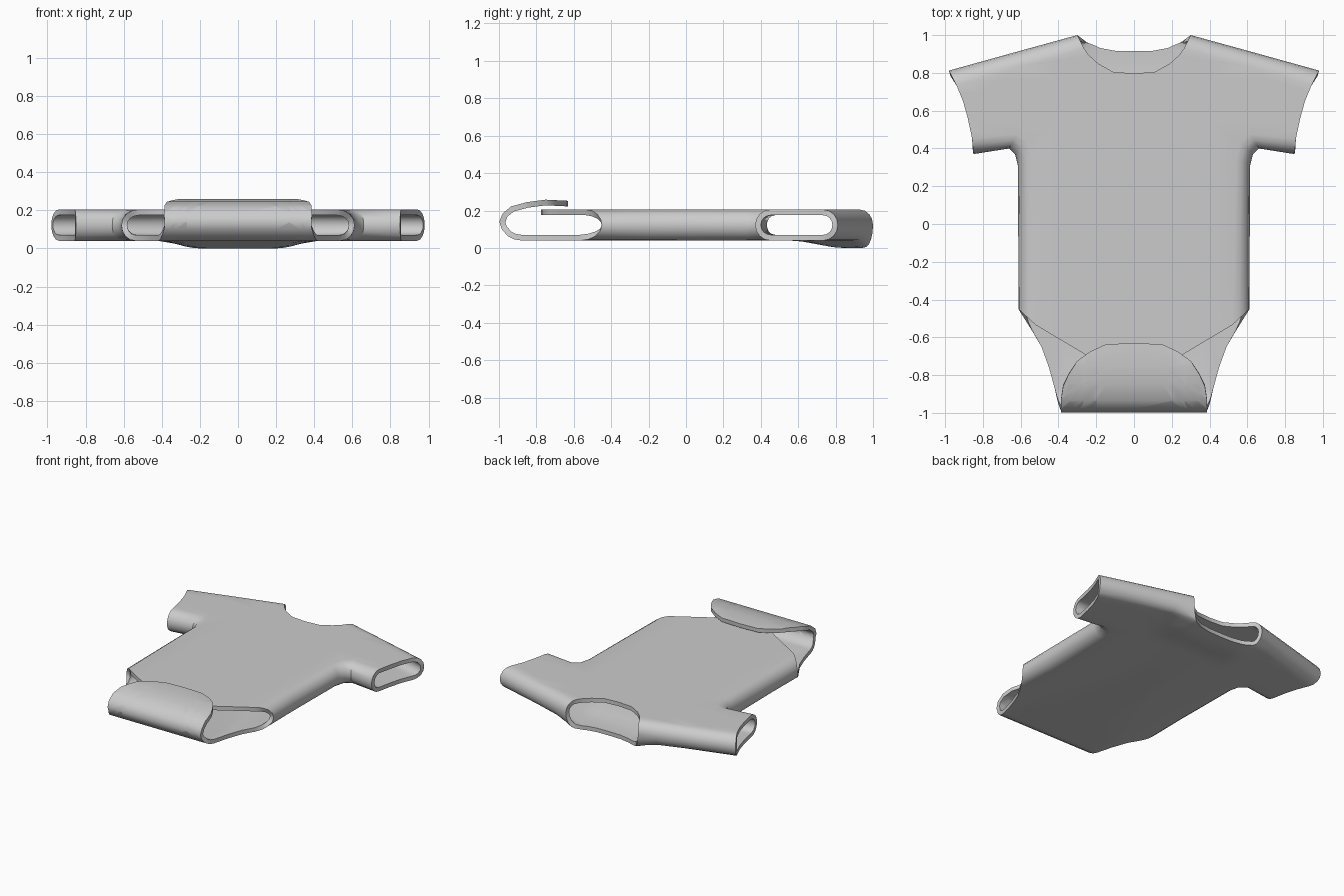
import bpy, bmesh
from math import sin, cos, pi

if "Cube" in bpy.data.objects:
    bpy.data.objects.remove(bpy.data.objects["Cube"])

ZC, H = 0.1225, 0.0825      # seam height, half depth of the garment
STEPS = 4                   # rounding steps per side of a seam

# seams: outer line, front inner line, back inner line (right half)
SHOULDER = ([(.30, 1.0), (.62, .912), (.98, .812)],
            [(.265, .93), (.60, .835), (.94, .735)],
            [(.25, .962), (.60, .835), (.94, .735)])
side_in = [(.857, .45), (.62, .475), (.565, .43), (.54, .34), (.53, -.2)]
SIDE = ([(.85, .37), (.66, .40), (.63, .37), (.615, .31), (.612, -.2), (.612, -.45)],
        side_in + [(.52, -.535)],
        side_in + [(.54, -.565)])

# free edges of the openings
CUFF = [(.905, .65), (.88, .56), (.865, .49)]
NECK_FRONT = [(0, .797), (.11, .805), (.19, .85), (.24, .895)]
NECK_BACK = [(0, .915), (.10, .917), (.18, .932)]
HEM_FRONT = [(.26, -.69), (.19, -.74), (.12, -.77), (0, -.775)]
# back panel laid out flat, including the crotch flap
HEM_BACK = [(.49, -.65), (.45, -.76), (.42, -.87), (.402, -.95), (.385, -1.02),
            (.388, -1.1), (.385, -1.17), (.375, -1.235), (.345, -1.30), (.30, -1.37),
            (.23, -1.42), (.15, -1.457), (0, -1.464)]
# side path (y, z) along which the flap is folded over
FOLD = [(-.88, .04), (-.92, .046), (-.955, .065), (-.985, .10), (-.998, .14), (-.98, .185),
        (-.935, .222), (-.85, .245), (-.75, .258), (-.63, .252)]
fold_v = [-.88]
for a, b in zip(FOLD, FOLD[1:]):
    fold_v.append(fold_v[-1] - ((a[0]-b[0])**2 + (a[1]-b[1])**2)**.5)


def smooth(a, b, t):
    t = min(1, max(0, (t - a) / (b - a)))
    return t * t * (3 - 2 * t)


bm = bmesh.new()


def seam(outer, front, back):
    """Rounded strip from back sheet to front sheet; returns its two inner borders."""
    rings = []
    for k in range(-STEPS, STEPS + 1):
        ang = k / STEPS * pi / 2
        inner = front if k > 0 else back
        rings.append([bm.verts.new((i[0] + (o[0]-i[0]) * cos(ang),
                                    i[1] + (o[1]-i[1]) * cos(ang), ZC + H * sin(ang)))
                      for o, i in zip(outer, inner)])
    for r, s in zip(rings, rings[1:]):
        for j in range(len(r) - 1):
            bm.faces.new((r[j], r[j+1], s[j+1], s[j]))
    return rings[-1], rings[0]


def sheet(neck, shoulder, side, hem, z):
    def new(pts):
        return [bm.verts.new((x, y, z)) for x, y in pts]
    return bm.faces.new(new(neck) + shoulder + new(CUFF) + side + new(hem))


# body half: rounded seams joined to a front and a back sheet
sh_f, sh_b = seam(*SHOULDER)
si_f, si_b = seam(*SIDE)
sheet(NECK_FRONT, sh_f, si_f, HEM_FRONT, ZC + H)
sheet(NECK_BACK, sh_b, si_b, HEM_BACK, ZC - H)
big = [f for f in bm.faces if len(f.verts) > 4]
bmesh.ops.triangulate(bm, faces=big)

# cut rows and columns where the cloth bends
cuts = [((0, y, 0), (0, 1, 0)) for y in [.85, .77, .7, .62, .55] + fold_v[:-1]]
cuts += [((x, 0, 0), (1, 0, 0)) for x in (.2, .27, .34, .42)]
for co, no in cuts:
    bmesh.ops.bisect_plane(bm, geom=bm.verts[:] + bm.edges[:] + bm.faces[:],
                           dist=1e-5, plane_co=co, plane_no=no)

bmesh.ops.recalc_face_normals(bm, faces=bm.faces[:])
top = max(bm.faces, key=lambda f: f.calc_center_median().z)
if top.normal.z < 0:
    bmesh.ops.reverse_faces(bm, faces=bm.faces[:])

# sag of the back neck and fold of the flap
for v in bm.verts:
    x, y, z = v.co
    if z >= ZC:
        continue
    if y < fold_v[0]:
        k = 0
        while k < len(fold_v) - 2 and y < fold_v[k+1]:
            k += 1
        t = (fold_v[k] - y) / (fold_v[k] - fold_v[k+1])
        (y0, z0), (y1, z1) = FOLD[k], FOLD[k+1]
        v.co.y, v.co.z = y0 + (y1-y0) * t, z0 + (z1-z0) * t
    else:
        v.co.z -= .04 * smooth(.55, .85, y) * (1 - smooth(.2, .43, x)) * (ZC - z) / H

mesh = bpy.data.meshes.new("baby_bodysuit")
bm.to_mesh(mesh)
bm.free()
suit = bpy.data.objects.new("baby_bodysuit", mesh)
bpy.context.collection.objects.link(suit)

# mirror the half and give the cloth its thickness
mir = suit.modifiers.new("mirror", 'MIRROR')
mir.use_clip = True
sol = suit.modifiers.new("cloth", 'SOLIDIFY')
sol.thickness = .03
sol.offset = -1
sol.use_even_offset = True

bpy.context.view_layer.objects.active = suit
suit.select_set(True)
bpy.ops.object.convert(target='MESH')
bpy.ops.object.shade_smooth_by_angle(angle=0.75)
